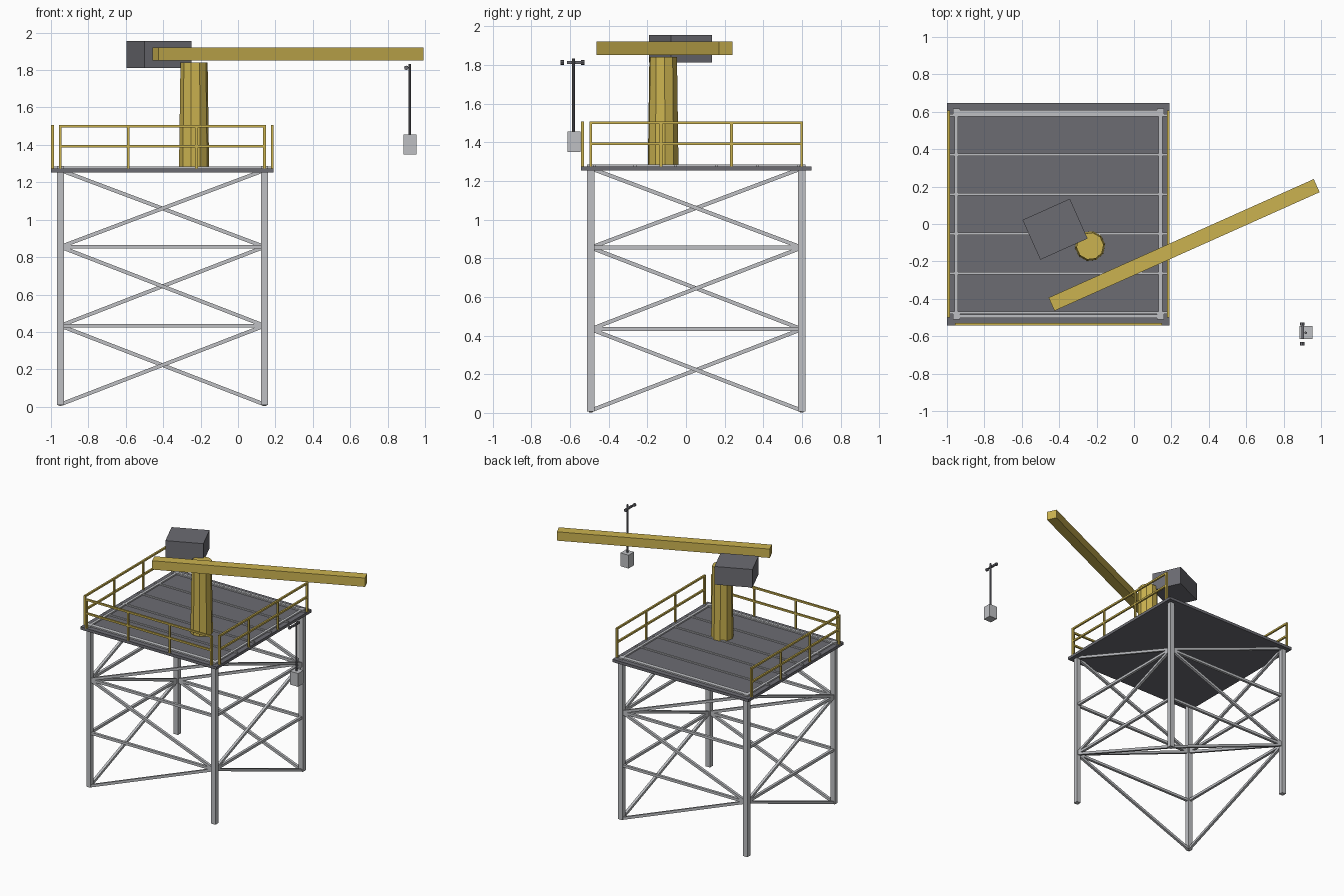
import bpy, math
from mathutils import Vector, Matrix

cube = bpy.data.objects.get("Cube")
if cube:
    bpy.data.objects.remove(cube, do_unlink=True)


def material(name, rgb):
    m = bpy.data.materials.new(name)
    m.use_nodes = True
    m.diffuse_color = (*rgb, 1)
    m.node_tree.nodes["Principled BSDF"].inputs["Base Color"].default_value = (*rgb, 1)
    return m


STEEL = material("light steel", (0.52, 0.53, 0.55))
DARK = material("dark grey", (0.15, 0.15, 0.17))
YELLOW = material("safety yellow", (0.60, 0.45, 0.08))


def finish(name, mat):
    ob = bpy.context.object
    ob.name = name
    ob.data.name = name
    ob.data.materials.append(mat)
    return ob


def box(name, centre, size, mat, turn=0):
    bpy.ops.mesh.primitive_cube_add(size=1)
    ob = finish(name, mat)
    ob.data.transform(Matrix.Diagonal((*size, 1)))
    ob.location = centre
    ob.rotation_euler.z = turn
    return ob


def beam(name, a, b, width, mat):
    """Square bar between two points."""
    a, b = Vector(a), Vector(b)
    d = b - a
    ob = box(name, (a + b) / 2, (width, width, d.length), mat)
    ob.rotation_euler = d.to_track_quat('Z', 'Y').to_euler()
    return ob


CX, CY, HALF = -0.404, 0.053, 0.546
DECK_TOP = 1.275
CORNERS = [(CX + sx * HALF, CY + sy * HALF)
           for sx, sy in ((-1, -1), (1, -1), (1, 1), (-1, 1))]
LEVELS = [0.012, 0.433, 0.855, 1.265]

# Legs
for x, y in CORNERS:
    box("leg", (x, y, 0.647), (0.037, 0.037, 1.278), STEEL)

# Zigzag bracing and horizontal girts on each side, and the ring on the deck
for i, p in enumerate(CORNERS):
    q = CORNERS[(i + 1) % 4]
    for z in LEVELS[1:3]:
        beam("girt", (*p, z), (*q, z), 0.02, STEEL)
    for k in range(3):
        start, end = (p, q) if (i + k) % 2 == 0 else (q, p)
        beam("diagonal_brace", (*start, LEVELS[k]), (*end, LEVELS[k + 1]), 0.02, STEEL)
    beam("deck_edge_beam", (*p, DECK_TOP), (*q, DECK_TOP), 0.02, STEEL)

# Deck plate and cross bars
box("deck", (CX, CY, 1.264), (1.19, 1.19, 0.022), DARK)
for k in range(6):
    y = CY - 0.528 + k * 0.2112
    box("deck_cross_bar", (CX, y, DECK_TOP + 0.002), (1.17, 0.013, 0.014), STEEL)


# Railings on three sides, the back stays open
def railing(a, b):
    a, b = Vector(a), Vector(b)
    for k in range(4):
        p = a.lerp(b, k / 3)
        box("railing_post", (p.x, p.y, 1.388), (0.014, 0.014, 0.236), YELLOW)
    for z in (1.392, 1.5):
        up = Vector((0, 0, z))
        beam("railing_bar", a + up, b + up, 0.014, YELLOW)


OUT = 0.588
railing((CX - HALF, CY - OUT, 0), (CX + HALF, CY - OUT, 0))
for s in (-1, 1):
    railing((CX + s * OUT, CY - HALF, 0), (CX + s * OUT, CY + HALF, 0))

# Crane column, boom and counterweight
TURN = math.radians(24.1)
bpy.ops.mesh.primitive_cone_add(vertices=10, radius1=0.081, radius2=0.073, depth=0.565,
                                location=(-0.235, -0.118, 1.557), rotation=(0, 0, TURN))
finish("crane_column", YELLOW)
box("boom", (0.268, -0.112, 1.885), (1.553, 0.077, 0.07), YELLOW, TURN)
box("counterweight", (-0.422, -0.028, 1.883), (0.277, 0.233, 0.143), DARK, TURN)

# Hanging load with its cable and cross pin
box("load_block", (0.92, -0.58, 1.402), (0.07, 0.068, 0.105), STEEL)
bpy.ops.mesh.primitive_cylinder_add(vertices=8, radius=0.007, depth=0.385,
                                    location=(0.918, -0.582, 1.64))
finish("cable", DARK)
beam("cross_pin", (0.903, -0.615, 1.812), (0.903, -0.53, 1.812), 0.014, DARK)
for y in (-0.64, -0.535):
    bpy.ops.mesh.primitive_cylinder_add(vertices=8, radius=0.012, depth=0.018,
                                        location=(0.9, y, 1.812),
                                        rotation=(math.pi / 2, 0, 0))
    finish("pin_knob", DARK)
